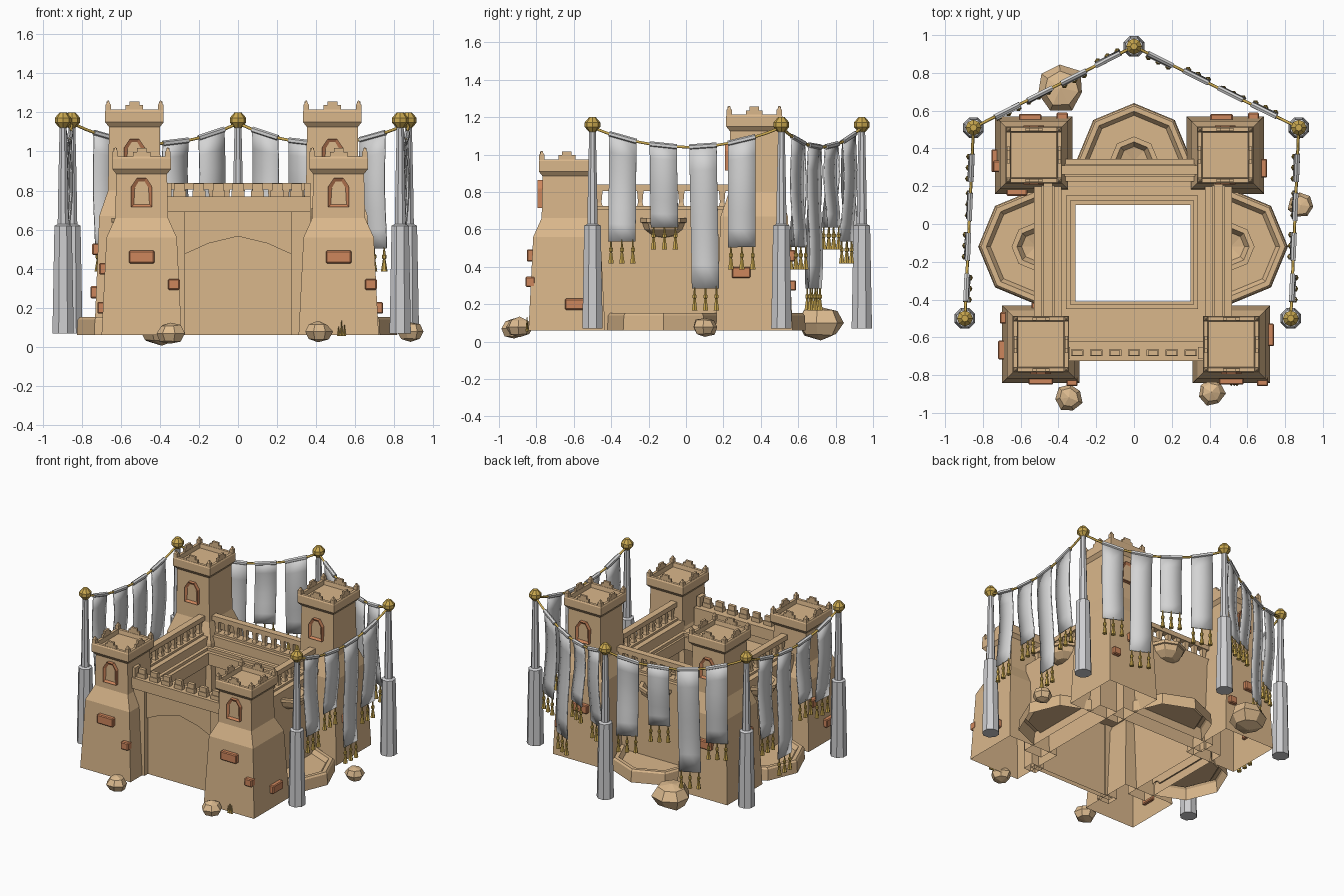
import bpy, bmesh, math, random
from mathutils import Matrix, Vector

if "Cube" in bpy.data.objects:
    bpy.data.objects.remove(bpy.data.objects["Cube"])
random.seed(4)
R = math.radians


def mat(name, r, g, b):
    m = bpy.data.materials.new(name)
    m.diffuse_color = [((c / 255 + 0.055) / 1.055) ** 2.4 for c in (r, g, b)] + [1]
    m.use_nodes = True
    m.node_tree.nodes["Principled BSDF"].inputs["Base Color"].default_value = m.diffuse_color
    return m


SAND = mat("sandstone", 218, 183, 139)
BRICK = mat("terracotta", 206, 134, 92)
CLOTH = mat("grey_cloth", 211, 211, 211)
POST = mat("pole_grey", 206, 206, 208)
GOLD = mat("gold", 204, 170, 80)
ROCK = mat("rock", 222, 188, 144)


def finish(name, bm, mats, loc=(0, 0, 0), rot=0):
    me = bpy.data.meshes.new(name)
    bm.to_mesh(me)
    bm.free()
    for m in mats:
        me.materials.append(m)
    ob = bpy.data.objects.new(name, me)
    ob.location, ob.rotation_euler = loc, (0, 0, rot)
    bpy.context.collection.objects.link(ob)
    return ob


def lathe(name, prof, n, loc, m, rot=0, half=False, bottom=True):
    """Spin a (radius, z) profile into n flat sides; half=True gives a half turn."""
    bm = bmesh.new()
    cnt = n // 2 + 1 if half else n
    rings = [[bm.verts.new((r * math.cos(2 * math.pi * i / n), r * math.sin(2 * math.pi * i / n), z))
              for i in range(cnt)] for r, z in prof]
    for a, b in zip(rings, rings[1:]):
        for i in range(cnt - 1 if half else cnt):
            j = (i + 1) % cnt
            bm.faces.new((a[i], a[j], b[j], b[i]))
    if not half:
        if bottom:
            bm.faces.new(rings[0][::-1])
        bm.faces.new(rings[-1])
    bmesh.ops.remove_doubles(bm, verts=bm.verts, dist=1e-5)
    return finish(name, bm, [m], loc, rot)


def square(name, prof, loc, m, bottom=True):
    return lathe(name, [(h * math.sqrt(2), z) for h, z in prof], 4, loc, m, R(45), False, bottom)


def box(name, x0, x1, y0, y1, z0, z1, m, bev=0, rot=0, bottom=True):
    bm = bmesh.new()
    bmesh.ops.create_cube(bm, size=1, matrix=Matrix.Diagonal((x1 - x0, y1 - y0, z1 - z0, 1)))
    if bev:
        bmesh.ops.bevel(bm, geom=bm.edges[:], offset=bev, segments=1, affect='EDGES')
    if not bottom:
        low = min(bm.faces, key=lambda q: q.calc_center_median().z)
        bmesh.ops.delete(bm, geom=[low], context='FACES')
    return finish(name, bm, [m], ((x0 + x1) / 2, (y0 + y1) / 2, (z0 + z1) / 2), rot)


def plate(name, pts, depth, loc, rot, mats, inset=0):
    """Extrude an outline in xz toward local -y; optional inset pane in the front."""
    bm = bmesh.new()
    f = bm.faces.new([bm.verts.new((x, 0, z)) for x, z in pts])
    ext = bmesh.ops.extrude_face_region(bm, geom=[f])
    bmesh.ops.translate(bm, verts=[v for v in ext['geom'] if isinstance(v, bmesh.types.BMVert)],
                        vec=(0, -depth, 0))
    bmesh.ops.recalc_face_normals(bm, faces=bm.faces)
    if inset:
        front = min(bm.faces, key=lambda q: q.calc_center_median().y)
        bmesh.ops.inset_region(bm, faces=[front], thickness=inset, depth=-0.012)
        front.material_index = 1
    return finish(name, bm, mats, loc, rot)


# towers with caps, battlements, windows and loose bricks
def tower(label, cx, cy, top, z1, z2, back, bricks):
    square(label + "_tower", [(.205, .06), (.18, z1), (.135, z2), (.13, top - .09), (.15, top - .065),
           (.15, top - .01), (.145, top), (.125, top), (.12, top - .03), (.02, top - .03)], (cx, cy, 0), SAND, False)
    for k in range(4):
        a = k * math.pi / 2
        c, s = math.cos(a), math.sin(a)
        for w, h in ((.09, .022), (.05, .042)):
            px, py = cx + s * .135, cy - c * .135
            box(label + "_merlon", px - w / 2, px + w / 2, py - .008, py + .008, top - .005, top + h, SAND, 0, a)
        px, py = cx + .134 * (c - s), cy + .134 * (s + c)
        box(label + "_corner_merlon", px - .014, px + .014, py - .014, py + .014, top - .005, top + .025, SAND)
        lathe(label + "_corner_tip", [(.016, .025), (.004, .045)], 4, (px, py, top), SAND, R(45))
    zw = top - .26 if not back else top - .30
    win = [(-.054, 0), (.054, 0), (.054, .105), (.024, .15), (-.024, .15), (-.054, .105)]
    for a in ([0, math.pi] if back else [0]):
        plate(label + "_window", win, .037, (cx + math.sin(a) * .12, cy - math.cos(a) * .12, zw), a,
              [BRICK, SAND], .02)
    for face, u, z, w, h in bricks:
        a = face * math.pi / 2
        d = .205 - .025 * (z - .06) / (z1 - .06) + .004
        px = cx + math.cos(a) * u + math.sin(a) * d
        py = cy + math.sin(a) * u - math.cos(a) * d
        box(label + "_brick", px - w / 2, px + w / 2, py - .025, py + .025, z - h / 2, z + h / 2, BRICK, .006, a)


# brick rows: face (0 front, 1 right, 2 back, 3 left), offset, height, width, tall
front_b = [(0, 0, .46, .13, .065), (0, .165, .32, .06, .055)]
tower("front_left", -.493, -.637, .975, .56, .66, False,
      front_b + [(3, .03, .2, .1, .06), (3, -.14, .4, .06, .06), (2, 0, .3, .1, .06)])
tower("front_right", .515, -.637, .975, .56, .66, False,
      front_b + [(1, .05, .2, .12, .06), (2, .08, .32, .1, .06)])
back_b = [(2, .02, .46, .12, .062), (2, -.15, .3, .06, .055), (1, -.07, .37, .1, .06)]
tower("back_left", -.53, .365, 1.215, .67, .8, True,
      back_b + [(3, .03, .28, .12, .062), (0, -.09, .5, .11, .06), (3, .06, .5, .06, .06)])
tower("back_right", .483, .365, 1.215, .67, .8, True,
      back_b + [(3, .08, .39, .06, .06)])


# side and back walls with balustrades
def balustrade(name, p, q, n):
    p, q = Vector(p), Vector(q)
    d = (q - p).normalized()
    e = Vector((abs(d.y), abs(d.x))) * .024
    lo, hi = Vector((min(p.x, q.x), min(p.y, q.y))), Vector((max(p.x, q.x), max(p.y, q.y)))
    for tag, z0, z1, s in (("_base", .70, .725, 1.4), ("_rail", .805, .84, 1)):
        box(name + tag, lo.x - e.x * s, hi.x + e.x * s, lo.y - e.y * s, hi.y + e.y * s, z0, z1, SAND)
    for i in range(n):
        c = p.lerp(q, (i + .5) / n)
        square(name + "_baluster", [(.018, .72), (.012, .745), (.016, .79), (.018, .815)], (c.x, c.y, 0), SAND)


box("left_wall", -.53, -.385, -.52, .27, .06, .71, SAND, bottom=False)
box("right_wall", .375, .52, -.52, .27, .06, .71, SAND, bottom=False)
box("back_wall", -.40, .38, .225, .345, .06, .71, SAND, bottom=False)
balustrade("left_balustrade", (-.455, -.5), (-.455, .23), 10)
balustrade("right_balustrade", (.447, -.5), (.447, .23), 10)
balustrade("back_balustrade", (-.40, .285), (.36, .285), 10)

# front gate wall: pilasters, arch surround, beam and battlements
box("gate_panel", -.34, .34, -.665, -.63, .06, .72, SAND, bottom=False)
for s in (-1, 1):
    box("gate_pilaster", min(s * .27, s * .37), max(s * .27, s * .37), -.705, -.62, .06, .71, SAND, bottom=False)
    box("gate_end_block", min(s * .34, s * .37), max(s * .34, s * .37), -.715, -.65, .76, .84, SAND)
plate("gate_arch", [(-.272, .475), (-.15, .53), (0, .566), (.15, .53), (.272, .475), (.272, .7), (-.272, .7)],
      .018, (0, -.663, 0), 0, [SAND])
box("gate_beam", -.37, .37, -.725, -.62, .69, .77, SAND)
for i in range(7):
    x = -.3 + i * .1
    box("gate_merlon", x - .033, x + .033, -.70, -.665, .765, .80, SAND)
    box("gate_merlon_top", x - .027, x + .027, -.695, -.67, .795, .835, SAND)

# inner courtyard floor and raised lip around the opening
def frame(name, x0, x1, y0, y1, a0, a1, b0, b1, z0, z1):
    for p in ((x0, a0, y0, y1), (a1, x1, y0, y1), (a0, a1, y0, b0), (a0, a1, b1, y1)):
        box(name, *p, z0, z1, SAND)


frame("courtyard_floor", -.40, .39, -.64, .24, -.33, .32, -.43, .12, .60, .64)
frame("courtyard_lip", -.36, .34, -.45, .15, -.335, .315, -.425, .125, .59, .67)
frame("courtyard_inner_lip", -.337, .317, -.427, .127, -.31, .30, -.41, .10, .56, .65)

# half octagon terraces and balcony bowls on three sides
for side, loc, a in (("left", (-.52, -.12, 0), R(90)), ("right", (.51, -.12, 0), R(-90)),
                     ("back", (0, .335, 0), 0)):
    lathe(side + "_terrace", [(.305, .06), (.30, .14), (.29, .152), (.262, .152), (.24, .122), (.0, .122)],
          8, loc, SAND, a, True)
    lathe(side + "_balcony", [(0, .555), (.06, .565), (.105, .60), (.118, .635), (.128, .638), (.128, .66),
          (.10, .66), (.075, .62), (.0, .605)], 8, loc, SAND, a, True)

# poles with gold finials
poles = {"fr": (.83, -.50), "r": (.872, .51), "b": (0, .94), "l": (-.85, .51), "fl": (-.895, -.50)}
for x, y in poles.values():
    lathe("pole", [(.059, .07), (.048, .62), (.03, .628), (.026, .85), (.019, 1.14)], 8, (x, y, 0), POST, R(22.5))
    lathe("finial", [(.018, -.04), (.042, -.012), (.042, .012), (.018, .04)], 8, (x, y, 1.16), GOLD)

# sagging ropes, banners and tassels
for a, b in (("fr", "r"), ("b", "r"), ("b", "l"), ("fl", "l")):
    p, q = Vector(poles[a]), Vector(poles[b])
    d = (q - p).normalized()
    nrm = Vector((d.y, -d.x))

    def rope(t):
        c = p.lerp(q, t)
        return Vector((c.x, c.y, 1.145 - .42 * t * (1 - t)))
    cu = bpy.data.curves.new("rope", 'CURVE')
    cu.dimensions, cu.bevel_depth, cu.bevel_resolution = '3D', .008, 1
    sp = cu.splines.new('POLY')
    sp.points.add(12)
    for i, pt in enumerate(sp.points):
        pt.co = (*rope(i / 12), 1)
    cu.materials.append(GOLD)
    bpy.context.collection.objects.link(bpy.data.objects.new("rope", cu))
    for t, zb, ph in ((.16, .535, 3.4), (.375, .61, .4), (.585, .285, 1.2), (.79, .505, 0)):
        hw, rows, bm = .073, 6, bmesh.new()
        L = (q - p).length
        grid = []
        for i in range(rows + 1):
            f = i / rows
            row = []
            for s in (-1, 0, 1):
                e = rope(t + s * hw / L)
                off = .016 * f ** .5 * math.sin(ph + 4.5 * f)
                sw = .014 * f * math.sin(ph)
                xy = Vector(e.xy) + nrm * off + d * sw
                row.append(bm.verts.new((xy.x, xy.y, e.z * (1 - f) + zb * f)))
            grid.append(row)
        bot = [v.co.copy() for v in grid[-1]]
        for r0, r1 in zip(grid, grid[1:]):
            for k in (0, 1):
                bm.faces.new((r0[k], r0[k + 1], r1[k + 1], r1[k])).smooth = True
        ob = finish("banner", bm, [CLOTH])
        so = ob.modifiers.new("thickness", 'SOLIDIFY')
        so.thickness, so.offset = .008, 0
        # cloth sleeve over the rope
        e0, e1 = rope(t - hw / L), rope(t + hw / L)
        bm = bmesh.new()
        bmesh.ops.create_cone(bm, cap_ends=True, segments=6, radius1=.015, radius2=.015, depth=(e1 - e0).length)
        bm.transform((e1 - e0).to_track_quat('Z', 'Y').to_matrix().to_4x4())
        finish("banner_sleeve", bm, [CLOTH], (e0 + e1) / 2)
        for v in bot:
            lathe("tassel", [(.004, .012), (.006, -.03), (.012, -.036), (.012, -.05), (.007, -.057),
                  (.017, -.118)], 6, v.lerp(bot[1], .2), GOLD)

# scattered rocks
for x, y, z, r, h in ((-.345, -.92, .07, .077, .06), (.41, -.89, .078, .075, .055),
                      (.883, .10, .078, .073, .055), (-.39, .72, .1, .135, .095)):
    bm = bmesh.new()
    bmesh.ops.create_uvsphere(bm, u_segments=7, v_segments=4, radius=1)
    for v in bm.verts:
        v.co *= random.uniform(.86, 1.04)
        v.co = (v.co.x * r, v.co.y * r, v.co.z * h)
    finish("rock", bm, [ROCK], (x, y, z), random.uniform(0, 3))

# grass tuft by the front right tower
for dx, h in ((-.015, .05), (0, .08), (.015, .06)):
    lathe("grass_blade", [(.008, 0), (.001, h)], 4, (.53 + dx, -.85, .055), GOLD)
